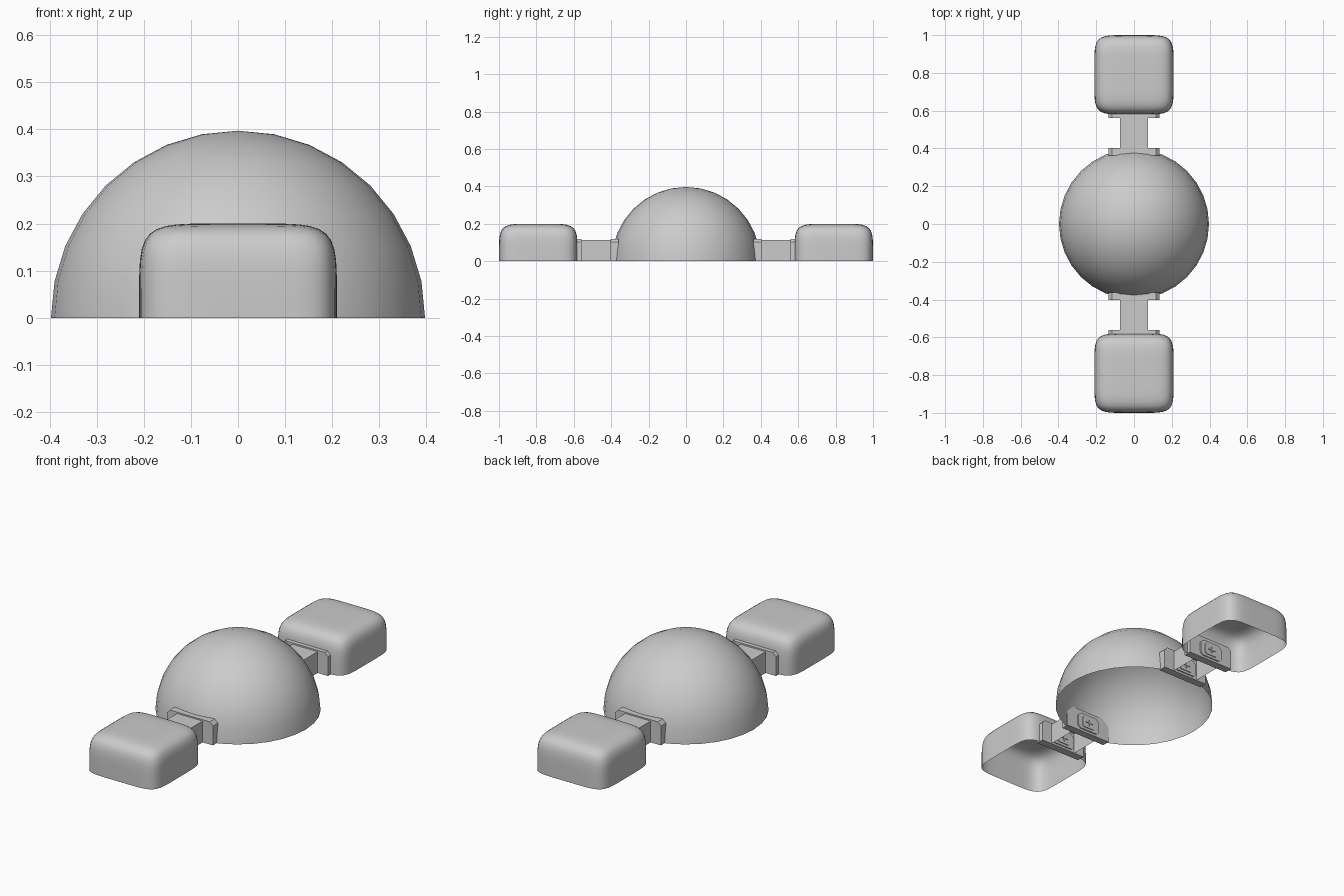
import bpy, bmesh, math
from mathutils import Vector

if "Cube" in bpy.data.objects:
    bpy.data.objects.remove(bpy.data.objects["Cube"])


def finish(name, bm, angle=None):
    me = bpy.data.meshes.new(name)
    bmesh.ops.recalc_face_normals(bm, faces=bm.faces)
    bm.to_mesh(me)
    bm.free()
    ob = bpy.data.objects.new(name, me)
    bpy.context.collection.objects.link(ob)
    if angle:
        bpy.ops.object.select_all(action='DESELECT')
        ob.select_set(True)
        bpy.context.view_layer.objects.active = ob
        bpy.ops.object.shade_smooth_by_angle(angle=math.radians(angle))
    return ob


def drop_lower_half(bm):
    low = [v for v in bm.verts if v.co.z < -1e-4]
    bmesh.ops.delete(bm, geom=low, context='VERTS')


def prism(name, outline, y0, y1, open_bottom=False):
    """Extrude an (x, z) outline along y; optionally leave a hollow shell."""
    bm = bmesh.new()
    a = [bm.verts.new((x, y0, z)) for x, z in outline]
    b = [bm.verts.new((x, y1, z)) for x, z in outline]
    n = len(outline)
    for i in range(n - 1 if open_bottom else n):
        j = (i + 1) % n
        bm.faces.new((a[i], a[j], b[j], b[i]))
    if not open_bottom:
        bm.faces.new(a)
        bm.faces.new(b)
    return finish(name, bm)


def chamfered(w, z0, z1, c, low=0.0):
    pts = [(-w, z0 + low), (-w, z1 - c), (-w + c, z1), (w - c, z1), (w, z1 - c), (w, z0 + low)]
    if low:
        pts += [(w - low, z0), (-w + low, z0)]
    return pts


# Central dome, open underneath
bm = bmesh.new()
bmesh.ops.create_uvsphere(bm, u_segments=32, v_segments=16, radius=0.397)
drop_lower_half(bm)
finish("dome", bm, 40)

for s, side in ((-1, "front"), (1, "back")):
    # Pillow-shaped module, open underneath
    bm = bmesh.new()
    bmesh.ops.create_cube(bm, size=2)
    bmesh.ops.subdivide_edges(bm, edges=bm.edges[:], cuts=15, use_grid_fill=True)
    drop_lower_half(bm)
    for v in bm.verts:
        norm = sum(abs(c) ** 6 for c in v.co) ** (1 / 6)
        p = v.co / norm
        v.co = Vector((p.x * 0.21, p.y * 0.21 + s * 0.79, p.z * 0.2))
    finish(side + "_module", bm, 40)

    # Hollow connecting tunnel
    tunnel = [(-0.075, 0), (-0.075, 0.113), (0.075, 0.113), (0.075, 0)]
    prism(side + "_tunnel", tunnel, s * 0.395, s * 0.57, True)

    # Door frames at both ends, with a door leaf on each face
    for end, y0, y1 in (("inner", 0.362, 0.403), ("outer", 0.56, 0.602)):
        tag = f"{side}_{end}_"
        prism(tag + "frame", chamfered(0.135, 0, 0.12, 0.018), s * y0, s * y1)
        for k, (y, d) in enumerate(((y0, -1), (y1, 1))):
            tag2 = f"{tag}door_{k}"
            w = 0.068
            prism(tag2, chamfered(w, 0.012, 0.1, 0.018, 0.015),
                  s * y, s * (y + d * 0.006))
            prism(tag2 + "_panel", chamfered(0.042, 0.025, 0.087, 0.01, 0.01),
                  s * (y + d * 0.006), s * (y + d * 0.01))
            # Crossbar and upright of the door handle
            for part, x0, x1, z0, z1 in (("bar", -0.022, 0.022, 0.053, 0.059),
                                         ("grip", -0.003, 0.003, 0.04, 0.072)):
                prism(f"{tag2}_{part}", [(x0, z0), (x0, z1), (x1, z1), (x1, z0)],
                      s * (y + d * 0.01), s * (y + d * 0.014))
